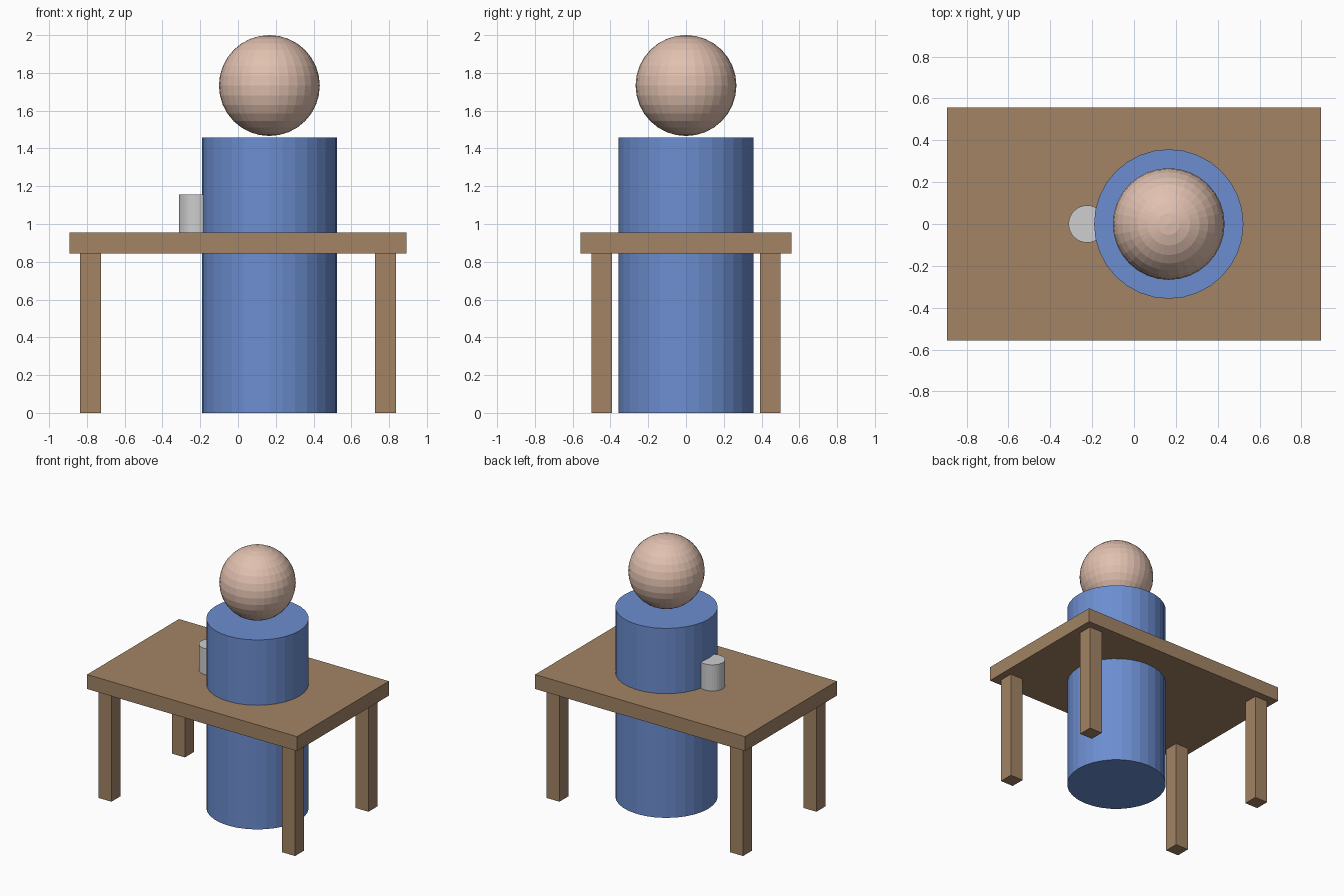
import bpy

if "Cube" in bpy.data.objects:
    bpy.data.objects.remove(bpy.data.objects["Cube"])


def material(name, rgb):
    m = bpy.data.materials.new(name)
    m.diffuse_color = (*rgb, 1.0)
    m.use_nodes = True
    m.node_tree.nodes["Principled BSDF"].inputs["Base Color"].default_value = m.diffuse_color
    return m


wood = material("wood brown", (0.36, 0.23, 0.13))
blue = material("shirt blue", (0.15, 0.27, 0.63))
skin = material("skin", (0.75, 0.53, 0.43))
grey = material("cup grey", (0.62, 0.62, 0.62))


def finish(name, mat):
    ob = bpy.context.object
    ob.name = name
    ob.data.materials.append(mat)
    return ob


def box(name, center, size, mat):
    bpy.ops.mesh.primitive_cube_add(size=1, location=center)
    bpy.context.object.scale = size
    bpy.ops.object.transform_apply(location=False, rotation=False, scale=True)
    return finish(name, mat)


def cylinder(name, x, y, z0, z1, radius, mat):
    bpy.ops.mesh.primitive_cylinder_add(vertices=32, radius=radius, depth=z1 - z0,
                                        location=(x, y, (z0 + z1) / 2))
    return finish(name, mat)


# Table: slab top and four square legs
TOP_LOW, TOP_HIGH = 0.844, 0.955
box("table_top", (0, 0, (TOP_LOW + TOP_HIGH) / 2),
    (1.786, 1.116, TOP_HIGH - TOP_LOW), wood)
for side, sx in (("left", -1), ("right", 1)):
    for end, sy in (("front", -1), ("back", 1)):
        box(f"{end}_{side}_leg", (sx * 0.781, sy * 0.446, TOP_LOW / 2),
            (0.111, 0.111, TOP_LOW), wood)

# Figure: cylinder body passing through the table, with a floating ball head
cylinder("body", 0.166, 0, 0, 1.457, 0.357, blue)
bpy.ops.mesh.primitive_uv_sphere_add(segments=32, ring_count=16, radius=0.267,
                                     location=(0.166, 0, 1.733))
finish("head", skin)

# Cup standing on the table against the body
cylinder("cup", -0.224, 0, TOP_HIGH, 1.156, 0.089, grey)
